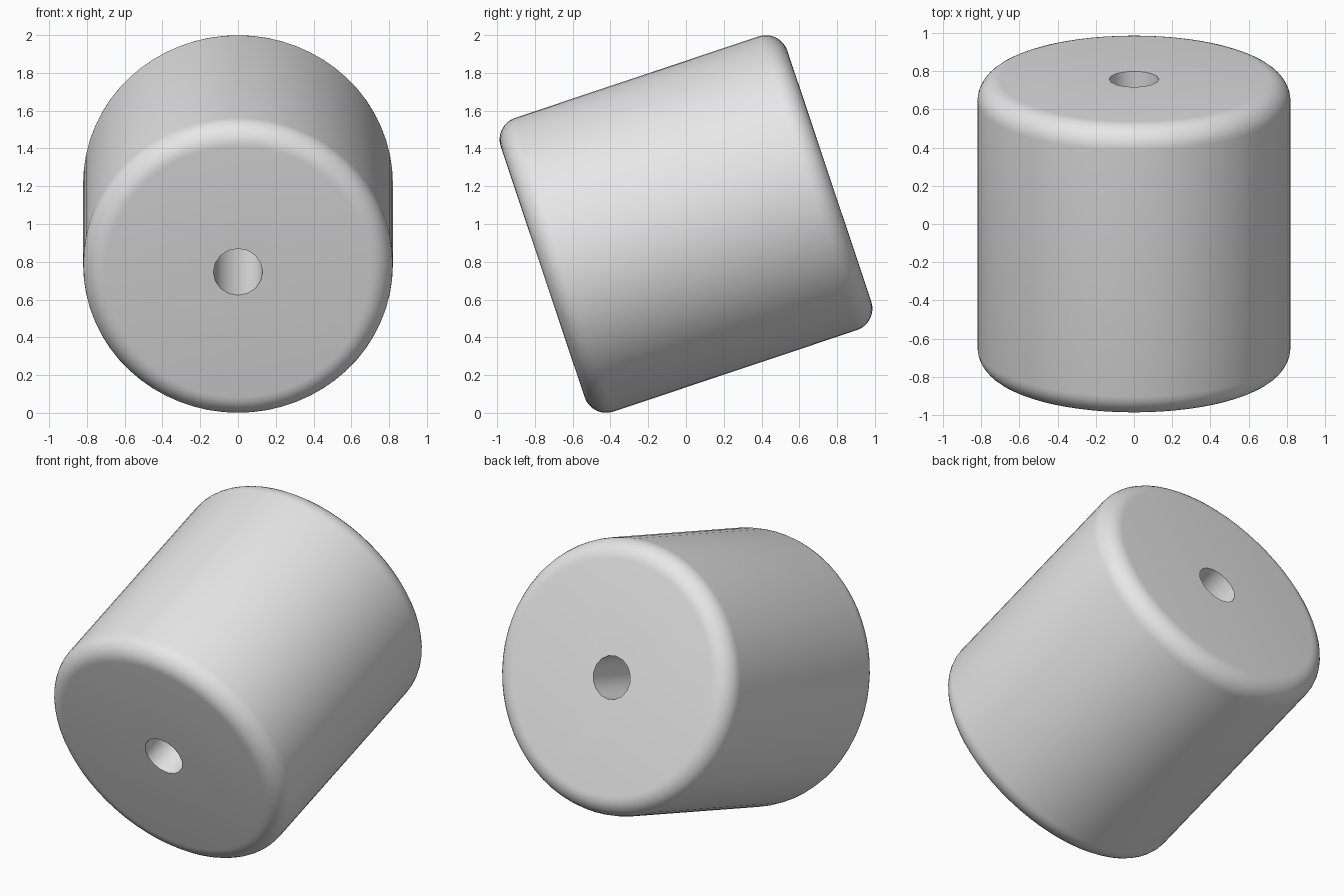
import bpy
from math import radians

RADIUS, LENGTH, ROUND = 0.82, 1.60, 0.12
HOLE_RADIUS = 0.13
TILT = radians(18.5)

old = bpy.data.objects.get("Cube")
if old:
    bpy.data.objects.remove(old, do_unlink=True)

grey = bpy.data.materials.new("plain_grey")
grey.use_nodes = True
grey.diffuse_color = (0.8, 0.8, 0.8, 1)
grey.node_tree.nodes["Principled BSDF"].inputs["Base Color"].default_value = (0.8, 0.8, 0.8, 1)


def tilted_cylinder(name, radius, length, sides):
    """Cylinder whose axis runs front to back, rising towards the back."""
    bpy.ops.mesh.primitive_cylinder_add(
        vertices=sides, radius=radius, depth=length,
        location=(0, 0, 1), rotation=(TILT - radians(90), 0, 0))
    ob = bpy.context.object
    ob.name = name
    ob.data.materials.append(grey)
    return ob


# Cutter for the hole along the axis
cutter = tilted_cylinder("hole_cutter", HOLE_RADIUS, LENGTH * 1.5, 16)
cutter.hide_render = True

# Drum body with rounded rims
body = tilted_cylinder("drum_body", RADIUS, LENGTH, 64)
bevel = body.modifiers.new("rounded_rims", "BEVEL")
bevel.width = ROUND
bevel.segments = 8
bevel.limit_method = "ANGLE"
bevel.angle_limit = radians(60)

# Central through hole
hole = body.modifiers.new("axle_hole", "BOOLEAN")
hole.operation = "DIFFERENCE"
hole.solver = "EXACT"
hole.object = cutter
for mod in (bevel.name, hole.name):
    bpy.ops.object.modifier_apply(modifier=mod)
bpy.data.objects.remove(cutter, do_unlink=True)

# Smooth sides and rims, crisp hole edges
bpy.ops.object.shade_smooth_by_angle(angle=radians(40))
